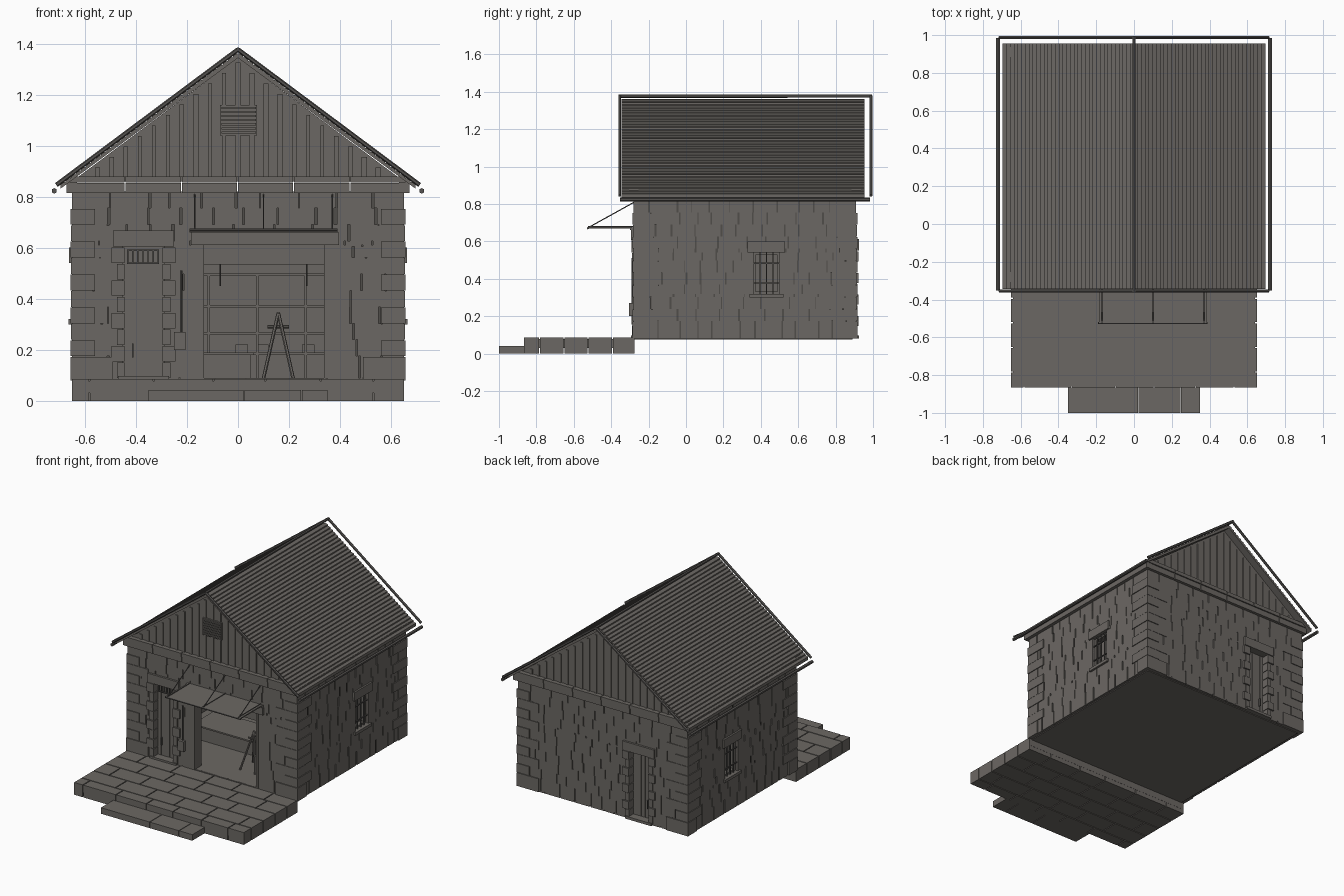
import bpy, bmesh, math, random
from mathutils import Vector, Matrix

random.seed(4)
cube = bpy.data.objects.get("Cube")
if cube:
    bpy.data.objects.remove(cube, do_unlink=True)


def material(name, colour):
    mat = bpy.data.materials.new(name)
    mat.use_nodes = True
    mat.diffuse_color = (*colour, 1)
    mat.node_tree.nodes["Principled BSDF"].inputs["Base Color"].default_value = (*colour, 1)
    return mat


STONE = material("grey stone", (.148, .137, .125))
MORTAR = material("dark joint", (.08, .074, .068))
METAL = material("dark metal", (.09, .085, .08))


def finish(name, bm, mat):
    bmesh.ops.recalc_face_normals(bm, faces=bm.faces)
    mesh = bpy.data.meshes.new(name)
    bm.to_mesh(mesh)
    bm.free()
    mesh.materials.append(mat)
    obj = bpy.data.objects.new(name, mesh)
    bpy.context.collection.objects.link(obj)
    return obj


def boxes(name, items, mat=STONE):
    """One object made of boxes given as (low corner, high corner)."""
    bm = bmesh.new()
    for lo, hi in items:
        lo, hi = Vector(lo), Vector(hi)
        m = Matrix.Translation((lo + hi) / 2) @ Matrix.Diagonal((*(hi - lo), 1))
        bmesh.ops.create_cube(bm, size=1, matrix=m)
    return finish(name, bm, mat)


def rods(name, pairs, radius, mat=METAL, sides=6):
    bm = bmesh.new()
    for a, b in pairs:
        a, b = Vector(a), Vector(b)
        turn = (b - a).to_track_quat("Z", "Y").to_matrix().to_4x4()
        bmesh.ops.create_cone(bm, cap_ends=True, segments=sides, radius1=radius, radius2=radius,
                              depth=(b - a).length, matrix=Matrix.Translation((a + b) / 2) @ turn)
    return finish(name, bm, mat)


def extrude(name, profile, y0, y1, mat=STONE):
    bm = bmesh.new()
    face = bm.faces.new([bm.verts.new((x, y0, z)) for x, z in profile])
    out = bmesh.ops.extrude_face_region(bm, geom=[face])
    moved = [v for v in out["geom"] if isinstance(v, bmesh.types.BMVert)]
    bmesh.ops.translate(bm, verts=moved, vec=(0, y1 - y0, 0))
    return finish(name, bm, mat)


W, FRONT, BACK = .65, -.28, .91
BASE, TOP = .08, .82


def on(side, u0, u1, d0, d1, z0, z1):
    """Box on a wall: u runs along it, d points outward from its face."""
    if side in ("front", "back"):
        ys = sorted((FRONT - d0, FRONT - d1) if side == "front" else (BACK + d0, BACK + d1))
        return (u0, ys[0], z0), (u1, ys[1], z1)
    xs = sorted((W + d0, W + d1) if side == "left" else (-W - d0, -W - d1))
    return (xs[0], u0, z0), (xs[1], u1, z1)


# Openings for each wall as (u0, u1, z0, z1)
front_door, shop = (-.45, -.29, .09, .605), (-.145, .35, .09, .61)
back_door, window = (-.36, -.2, .09, .55), (.36, .5, .32, .54)
walls = {"front": (-W, W, [front_door, shop]), "back": (-W, W, [back_door]),
         "left": (FRONT, BACK, [window]), "right": (FRONT, BACK, [window])}


def free_spans(u0, u1, z0, z1, holes):
    start = u0
    for a, b, h0, h1 in holes:
        if z0 < h1 - .001 and z1 > h0 + .001:
            yield start, a
            start = b
    yield start, u1


# Walls: core, joint plates and staggered stone courses
for side, (u0, u1, holes) in walls.items():
    core, joints, stones = [], [], []
    levels = sorted({BASE, TOP, *[h[2] for h in holes], *[h[3] for h in holes]})
    for z0, z1 in zip(levels, levels[1:]):
        for a, b in free_spans(u0 + .01, u1 - .01, z0, z1, holes):
            core.append(on(side, a, b, -.07, -.012, z0, z1))
            joints.append(on(side, a, b, -.012, -.006, z0, z1))
    courses = sorted({*levels, *[.175 + .0645 * i for i in range(10)]})
    for z0, z1 in zip(courses, courses[1:]):
        for a, b in free_spans(u0, u1, z0, z1, holes):
            while a < b - .001:
                end = a + random.uniform(.07, .16)
                end = b if b - end < .05 else end
                gap = 0 if end == b else random.uniform(.004, .011)
                stones.append(on(side, a, end - gap, -.012, 0, z0, z1))
                a = end
    boxes(side + "_wall_core", core)
    boxes(side + "_wall_joints", joints, MORTAR)
    boxes(side + "_wall_stones", stones)

# Corner quoins, alternating long and short, on a larger base block
quoins = []
for sx in (-1, 1):
    for y, sy in ((FRONT, -1), (BACK, 1)):
        for i in range(10):
            z0 = BASE if i == 0 else .175 + .0645 * (i - 1)
            z1 = .175 + .0645 * i
            long_x = .16 if i % 2 == 0 else .09
            long_y = .09 if i % 2 == 0 else .15
            out = .007 if i == 0 else .004 + .002 * (i % 2)
            xs = sorted((sx * (W + out), sx * (W - long_x)))
            ys = sorted((y + sy * out, y - sy * long_y))
            quoins.append(((xs[0], ys[0], z0), (xs[1], ys[1], z1 - .003)))
boxes("corner_quoins", quoins)

# Floor and ceiling
boxes("floor", [((-.63, -.275, .075), (.63, .89, .088))])
boxes("ceiling", [((-.63, -.26, .805), (.63, .89, .82))])

# Door surrounds, lintels, leaves and sills
for side, (a, b, z0, z1) in (("front", front_door), ("back", back_door)):
    surround = [on(side, a - .04, b + .04, -.03, .014, z1, z1 + .062)]
    n = 8
    step = (z1 - z0) / n
    for i in range(n):
        w = .045 if i % 2 else .025
        for u, s in ((a, -1), (b, 1)):
            us = sorted((u - s * .006, u + s * w))
            surround.append(on(side, *us, -.05, .008 + .004 * (i % 2), z0 + i * step, z0 + (i + 1) * step - .004))
    surround.append(on(side, a - .02, b + .02, -.05, .015, BASE, z0 + .008))
    boxes(side + "_door_surround", surround)
    planks = 5
    pw = (b - a) / planks
    boxes(side + "_door_leaf", [on(side, a + i * pw, a + (i + 1) * pw - .003, -.055, -.04, z0, z1) for i in range(planks)]
          + [on(side, a, b, -.06, -.045, z0, z1)])
    boxes(side + "_door_handle", [on(side, a + .035, a + .041, -.04, -.025, .17, .225)], METAL)
boxes("front_door_grille", [on("front", -.435 + .02 * i, -.43 + .02 * i, -.04, -.03, .54, .59) for i in range(7)]
      + [on("front", -.435, -.31, -.04, -.028, z, z + .006) for z in (.537, .587)], METAL)

# Side windows with lintel, sill, frame and bars
for side in ("left", "right"):
    a, b, z0, z1 = window
    boxes(side + "_window_stone", [on(side, a - .03, b + .03, -.03, .012, z1, z1 + .06),
                                   on(side, a - .02, b + .02, -.05, .014, z0 - .02, z0)])
    boxes(side + "_window_pane", [on(side, a, b, -.06, -.05, z0, z1)])
    boxes(side + "_window_frame", [on(side, u, u + .012, -.05, -.02, z0, z1) for u in (a, b - .012)]
          + [on(side, a, b, -.05, -.02, z, z + .012) for z in (z0, z1 - .012)])
    boxes(side + "_window_bars", [on(side, a + .035 * i - .003, a + .035 * i + .003, -.016, -.008, z0, z1) for i in (1, 2, 3)]
          + [on(side, a, b, -.014, -.006, z, z + .006) for z in (.375, .48)], METAL)

# Shop opening: beam, jambs and header
boxes("shop_beam", [on("front", -.185, .395, -.03, .014, .61, .66), on("front", -.19, .39, -.03, .02, .66, .675)])
boxes("shop_jambs", [on("front", u, u + .014, -.07, .004, .088, .61) for u in (-.147, .338)])
boxes("shop_header", [on("front", -.145, .35, -.06, -.03, .535, .61)])

# Awning sheet, edge rods and stays
boxes("awning", [((-.185, -.525, .668), (.385, -.285, .676))])
stays = [((x, -.52, .675), (x, -.28, .808)) for x in (-.17, .1, .37)]
ribs = [((x, -.525, .679), (x, -.28, .679)) for x in (-.17, .1, .37)]
rods("awning_stays", stays + ribs, .003)
rods("awning_edge", [((-.19, -.525, .67), (.39, -.525, .67))], .006)

# Shop interior: counter, shelving, lamps and trestle
boxes("counter", [((-.4, .1, .088), (.05, .32, .18)), ((-.41, .09, .18), (.06, .33, .19))])
shelf_x = [-.5 + .19 * i for i in range(6)]
boxes("shelving", [((x, .7, .088), (x + .01, .84, .5)) for x in shelf_x]
      + [((-.5, .7, z), (.46, .84, z + .01)) for z in (.18, .26, .365, .49)])
boxes("goods", [((x, .71, .19), (x + .05, .8, .22)) for x in (-.01, .07, .25)])
rods("hanging_lamps", [((x, .2, .45), (x, .2, .81)) for x in (-.07, .27)], .003)
trestle = []
for y in (-.12, .02):
    trestle += [((.158 + s * .058, y, .088), (.158, -.05, .345)) for s in (-1, 1)]
rods("trestle", trestle + [((.115, -.05, .29), (.2, -.05, .29))], .007, STONE)

# Wall box and its conduit beside the front door
boxes("meter_box", [on("front", -.25, -.205, 0, .025, .2, .27)])
rods("conduit", [((-.222, -.287, .27), (-.222, -.287, .51))], .005)

# Terrace of separate paving blocks with a front kerb
pavers, rows = [], [-.865, -.78, -.65, -.52, -.39, -.27]
for r, (y0, y1) in enumerate(zip(rows, rows[1:])):
    x, end = -W, -W + (.07, .26, .12, .24, .15)[r]
    while x < W - .001:
        end = W if W - end < .06 else end
        pavers.append(((x, y0, 0), (end - (.006 if end < W else 0), y1 - .006, .085)))
        x, end = end, end + random.uniform(.2, .26)
boxes("terrace_pavers", pavers)
boxes("terrace_bed", [((-.64, -.86, .03), (.64, -.275, .078))])
boxes("entry_step", [((x, -1, 0), (x + w - .004, -.865, .042)) for x, w in ((-.35, .375), (.025, .225), (.25, .104))])

# Cornice in segments across the ends, continuous along the sides
cornice = []
for y0, y1 in ((-.3, -.26), (.89, .93)):
    for i in range(6):
        x = -.66 + .22 * i
        cornice += [((x, y0, .815), (x + .216, y1, .853)), ((x, y0 - .006, .855), (x + .216, y1 + .006, .88))]
cornice += [(sorted_x[0], sorted_x[1]) for sorted_x in
            [((-.673, -.3, .815), (-.63, .93, .87)), ((.63, -.3, .815), (.673, .93, .87))]]
boxes("cornice", cornice)

# Gables clad in vertical boards
for name, y0, y1, out in (("front", -.275, -.255, -.281), ("back", .885, .905, .911)):
    extrude(name + "_gable", [(-.65, .86), (.65, .86), (0, 1.345)], y0, y1)
    ys = sorted((out, y0 if name == "front" else y1))
    boards = []
    for i in range(-11, 12):
        x, w = i * .055, random.uniform(.006, .011)
        boards.append(((x - w, ys[0], .878), (x + w, ys[1], 1.325 - .746 * abs(x))))
    boxes(name + "_gable_battens", boards)

# Slatted vent in the front gable
boxes("gable_vent", [((-.07, -.286, 1.04), (.075, -.275, 1.16))])
boxes("vent_slats", [((-.065, -.293, 1.048 + .016 * i), (.07, -.286, 1.056 + .016 * i)) for i in range(7)])

# Roof: stepped courses running along the building
courses, half, ridge, eave = 35, .695, 1.362, .844
dx, dz = half / courses, (ridge - eave) / courses
slope = [(0, ridge)]
for i in range(courses):
    slope += [((i + 1) * dx, ridge - (i + .4) * dz), ((i + 1) * dx, ridge - (i + 1) * dz)]
under = [(half, eave - .012), (0, ridge - .018)]
for name, s in (("left", 1), ("right", -1)):
    extrude(name + "_roof", [(s * x, z) for x, z in slope + under], -.345, .955)

# Verge, ridge and eave rails
verges = [((0, y, 1.377), (s * .712, y, .846)) for y in (-.354, .988) for s in (-1, 1)]
rods("verge_rails", verges, .009)
rods("ridge_rail", [((0, -.36, 1.377), (0, .995, 1.377))], .009)
rods("eave_rails", [((s * .72, -.352, .823), (s * .72, .985, .823)) for s in (-1, 1)], .011)
